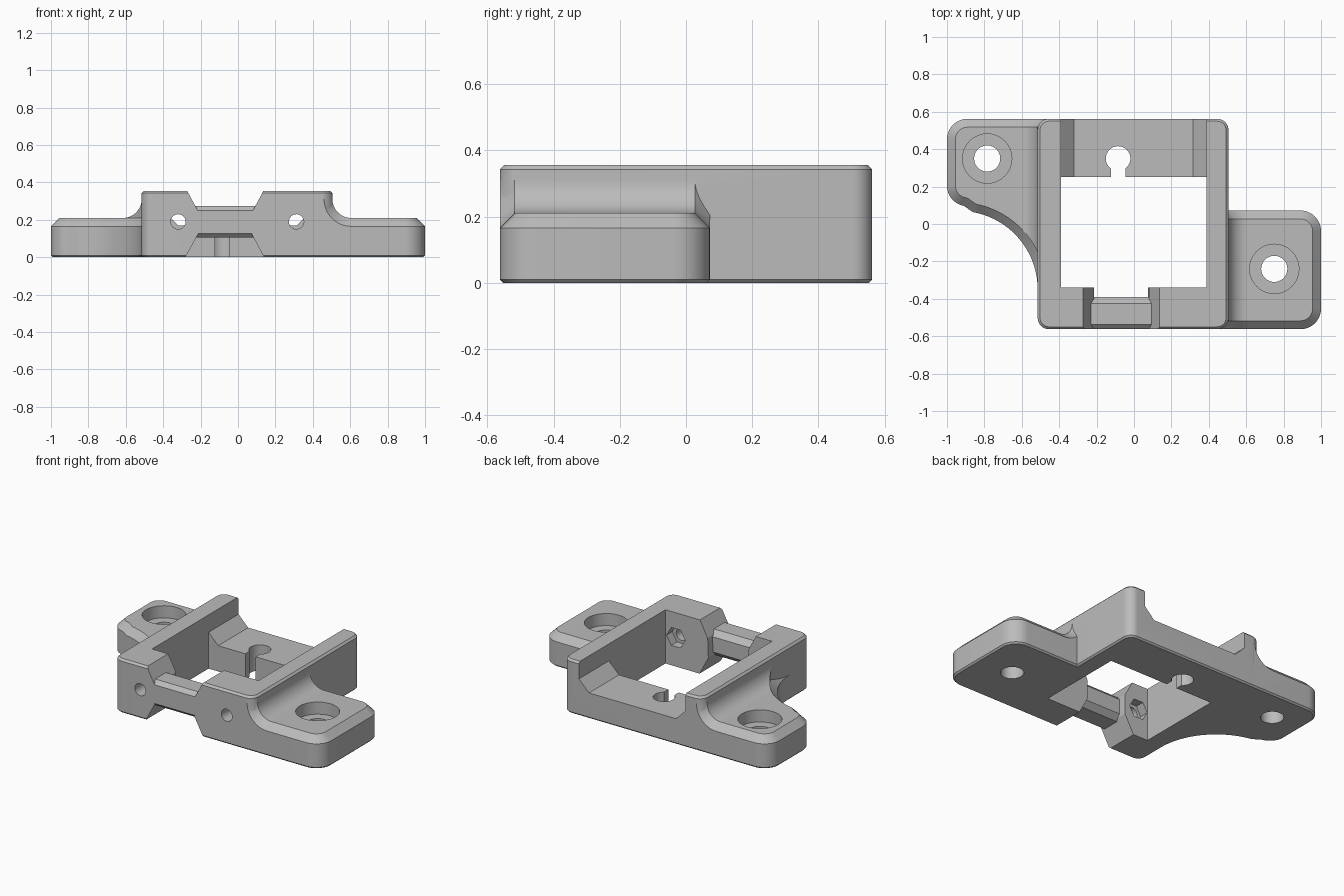
import bpy, bmesh, math
from mathutils import Vector

cube = bpy.data.objects.get("Cube")
if cube:
    bpy.data.objects.remove(cube)

grey = bpy.data.materials.new("plain_grey")
grey.use_nodes = True
colour = (0.5, 0.5, 0.5, 1)
grey.diffuse_color = colour
grey.node_tree.nodes["Principled BSDF"].inputs["Base Color"].default_value = colour


def loft(name, sections):
    """Solid through matching rings of 3D points, capped at both ends."""
    bm = bmesh.new()
    rings = [[bm.verts.new(p) for p in ring] for ring in sections]
    n = len(rings[0])
    for a, b in zip(rings, rings[1:]):
        for i in range(n):
            j = (i + 1) % n
            bm.faces.new((a[i], a[j], b[j], b[i]))
    bm.faces.new(rings[0])
    bm.faces.new(rings[-1])
    bmesh.ops.recalc_face_normals(bm, faces=bm.faces[:])
    mesh = bpy.data.meshes.new(name)
    bm.to_mesh(mesh)
    bm.free()
    mesh.materials.append(grey)
    ob = bpy.data.objects.new(name, mesh)
    bpy.context.collection.objects.link(ob)
    return ob


def arc(cx, cy, r, start, end, steps=12):
    angles = [math.radians(start + (end - start) * i / steps) for i in range(steps + 1)]
    return [(cx + r * math.cos(a), cy + r * math.sin(a)) for a in angles]


def inset(outline, d):
    """Move a counter-clockwise outline inwards by d."""
    pts = [Vector(p) for p in outline]
    result = []
    for i, p in enumerate(pts):
        e1 = (p - pts[i - 1]).normalized()
        e2 = (pts[(i + 1) % len(pts)] - p).normalized()
        n1, n2 = Vector((-e1.y, e1.x)), Vector((-e2.y, e2.x))
        result.append(p + (n1 + n2) * d / (1 + n1.dot(n2)))
    return result


def layers(name, outline, steps):
    """Stack an outline upwards; steps are (height, inset) pairs."""
    return loft(name, [[(p[0], p[1], z) for p in inset(outline, d)] for z, d in steps])


def along_y(name, profile, y0, y1):
    return loft(name, [[(x, y, z) for x, z in profile] for y in (y0, y1)])


def box(name, x0, x1, y0, y1, z0, z1):
    return layers(name, [(x0, y0), (x1, y0), (x1, y1), (x0, y1)], [(z0, 0), (z1, 0)])


def drill(x, y, r, z0, z1):
    return layers("drill", arc(x, y, r, 0, 348.75, 31), [(z0, 0), (z1, 0)])


def combine(target, other, operation):
    mod = target.modifiers.new("combine", "BOOLEAN")
    mod.operation, mod.solver, mod.object = operation, "EXACT", other
    bpy.context.view_layer.objects.active = target
    bpy.ops.object.modifier_apply(modifier=mod.name)
    bpy.data.objects.remove(other)


L, R, F, B = -0.515, 0.505, -0.5625, 0.5625
TOP, EAR, CH = 0.355, 0.21, 0.045

# Main frame block with rounded upright corners
c = 0.06
frame_outline = (arc(L + c, F + c, c, 180, 270) + arc(R - c, F + c, c, 270, 360)
                 + arc(R - c, B - c, c, 0, 90) + arc(L + c, B - c, c, 90, 180))
frame = layers("mounting_frame", frame_outline,
               [(0, 0.01), (0.01, 0), (TOP - 0.013, 0), (TOP, 0.013)])

# Mounting ears with chamfered tops
ear_steps = [(0, 0.01), (0.01, 0), (EAR - CH, 0), (EAR, CH)]
e = 0.11
right_outline = ([(0.42, F)] + arc(1 - e, F + e, e, 270, 360)
                 + arc(1 - e, 0.072 - e, e, 0, 90) + [(0.42, 0.072)])


def left_outline(back):
    return ([(-0.42, back)] + arc(-1 + e, back - e, e, 90, 180)
            + arc(-1 + e, 0.095 + e, e, 180, 260)
            + arc(-0.935, -0.35, 0.42, 80, 0, 20) + [(-0.42, -0.35)])


# Concave fillets where the ears meet the frame
def fillet(name, wall, s, stations):
    rings = []
    for y, grow in stations:
        curve = arc(0.1, 0.31, 0.1 + grow, 180, 270)
        shape = curve + [(0.1, 0.1), (-0.065, 0.1), (-0.065, 0.31)]
        rings.append([(wall + s * x, y, z) for x, z in shape])
    return loft(name, rings)


right_fillet = fillet("right_fillet", R, 1,
                      [(F, CH), (F + CH, 0), (0.072 - CH, 0), (0.072, CH)])
left_fillet = fillet("left_fillet", L, -1, [(-0.34, 0), (B - CH, 0), (B, CH)])
clip = layers("clip", left_outline(0.8), [(0.05, CH), (0.5, CH)])
combine(left_fillet, clip, "INTERSECT")

for part in (layers("side_ear", right_outline, ear_steps),
             layers("side_ear", left_outline(B), ear_steps),
             right_fillet, left_fillet):
    combine(frame, part, "UNION")

# Central opening and the open back above the ledge
cutters = [box("opening", -0.39, 0.388, -0.34, 0.25, -0.2, 0.6)]
cutters.append(along_y("back_gap", [(-0.32, 0.17), (0.315, 0.17), (0.388, 0.243),
                                    (0.388, 0.6), (-0.39, 0.6), (-0.39, 0.24)], 0.2, 0.8))

# Waisted notch through the front wall
cutters.append(along_y("front_notch", [(-0.292, -0.02), (-0.215, 0.12), (-0.215, 0.25),
                                       (-0.283, 0.375), (0.147, 0.375), (0.08, 0.25),
                                       (0.075, 0.12), (0.15, -0.02)], -0.7, -0.3))

# Keyhole in the back ledge
cutters += [drill(-0.085, 0.35, 0.066, -0.1, 0.4),
            box("key_slot", -0.122, -0.046, 0.2, 0.34, -0.1, 0.4)]

# Counterbored holes in the ears
for x, y in ((-0.785, 0.35), (0.75, -0.24)):
    cutters += [drill(x, y, 0.07, -0.1, 0.4), drill(x, y, 0.132, 0.13, 0.4)]

# Front screw holes with hexagonal nut pockets inside
for x in (-0.32, 0.312):
    cutters += [along_y("screw_hole", arc(x, 0.19, 0.04, 0, 345, 23), -0.7, -0.3),
                along_y("nut_pocket", arc(x, 0.19, 0.068, 0, 300, 5), -0.4, -0.3)]

for cutter in cutters:
    combine(frame, cutter, "DIFFERENCE")

# Cross bar with chamfered edges bridging the notch
bar_profile = [(F, 0.127), (F, 0.25), (-0.537, 0.275), (-0.425, 0.275),
               (-0.39, 0.24), (-0.39, 0.14), (-0.425, 0.105), (-0.54, 0.105)]
bar = loft("cross_bar", [[(x, y, z) for y, z in bar_profile] for x in (-0.23, 0.095)])
combine(frame, bar, "UNION")

bpy.ops.object.select_all(action="DESELECT")
frame.select_set(True)
bpy.context.view_layer.objects.active = frame
bpy.ops.object.shade_smooth_by_angle(angle=math.radians(25))
